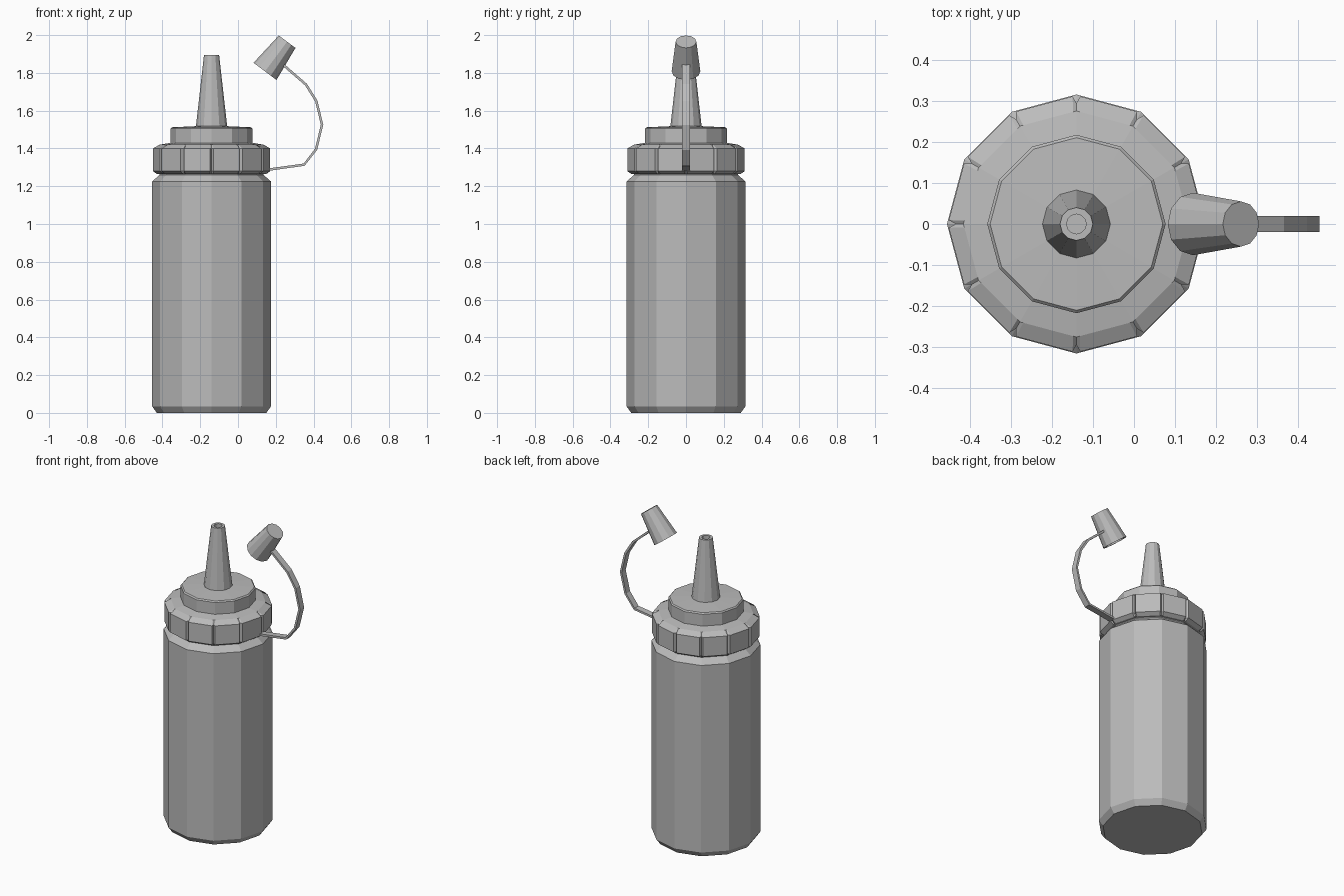
import bpy, bmesh, math
from mathutils import Vector

cube = bpy.data.objects.get("Cube")
if cube:
    bpy.data.objects.remove(cube, do_unlink=True)

SIDES = 12
CENTRE = Vector((-0.14, 0, 0))

grey = bpy.data.materials.new("grey plastic")
grey.use_nodes = True
colour = (0.5, 0.5, 0.5, 1)
grey.diffuse_color = colour
grey.node_tree.nodes["Principled BSDF"].inputs["Base Color"].default_value = colour


def finish(name, bm):
    bmesh.ops.recalc_face_normals(bm, faces=bm.faces)
    mesh = bpy.data.meshes.new(name)
    bm.to_mesh(mesh)
    bm.free()
    mesh.materials.append(grey)
    obj = bpy.data.objects.new(name, mesh)
    bpy.context.collection.objects.link(obj)
    return obj


def loft(name, rings, closed=False):
    """Skin equal-length point rings; cap the ends, or join last to first."""
    bm = bmesh.new()
    loops = [[bm.verts.new(p) for p in ring] for ring in rings]
    pairs = list(zip(loops, loops[1:]))
    if closed:
        pairs.append((loops[-1], loops[0]))
    else:
        bm.faces.new(loops[0])
        bm.faces.new(loops[-1])
    for a, b in pairs:
        for i in range(len(a)):
            j = (i + 1) % len(a)
            bm.faces.new((a[i], a[j], b[j], b[i]))
    return finish(name, bm)


def circle(r, z):
    return [Vector((r * math.cos(i * math.tau / SIDES),
                    r * math.sin(i * math.tau / SIDES), z)) for i in range(SIDES)]


def lathe(name, profile):
    obj = loft(name, [circle(r, z) for r, z in profile])
    obj.location = CENTRE
    return obj


# Bottle with chamfered foot, shoulder and neck
lathe("bottle_body", [(0.29, 0), (0.315, 0.035), (0.315, 1.225),
                      (0.275, 1.26), (0.275, 1.3)])


# Screw ring with a V groove on every corner
def grooved(r, groove, z):
    corners = circle(r, z)
    points = []
    for i, p in enumerate(corners):
        before, after = corners[i - 1], corners[(i + 1) % SIDES]
        inner = Vector((p.x * groove / r, p.y * groove / r, z))
        points += [p.lerp(before, 0.06), inner, p.lerp(after, 0.06)]
    return points


ring = loft("screw_ring", [grooved(r, g, z) for r, g, z in (
    (0.29, 0.29, 1.265), (0.313, 0.294, 1.28),
    (0.313, 0.294, 1.4), (0.275, 0.275, 1.42))])
ring.location = CENTRE

# Raised collar and hollow-tipped nozzle
lathe("collar", [(0.275, 1.42), (0.217, 1.43), (0.217, 1.505),
                 (0.21, 1.512), (0.08, 1.518)])
lathe("nozzle", [(0.083, 1.515), (0.04, 1.895), (0.024, 1.895), (0.024, 1.84)])

# Tilted open cap
cap = loft("tip_cap", [circle(r, z) for r, z in (
    (0.055, 0.196), (0.076, 0), (0.066, 0), (0.046, 0.18))])
cap.location = (0.143, 0, 1.808)
cap.rotation_euler = (0, math.atan2(0.117, 0.157), 0)

# Flat strap tying the cap to the screw ring
path = [Vector((x, 0, z)) for x, z in (
    (0.14, 1.285), (0.35, 1.314), (0.413, 1.395), (0.445, 1.525),
    (0.415, 1.65), (0.36, 1.738), (0.24, 1.842))]
sections = []
for i, p in enumerate(path):
    along = (path[min(i + 1, len(path) - 1)] - path[max(i - 1, 0)]).normalized()
    out = Vector((along.z, 0, -along.x)) * 0.0065
    side = Vector((0, 0.02, 0))
    sections.append([p + out + side, p + out - side, p - out - side, p - out + side])
loft("cap_strap", sections)
